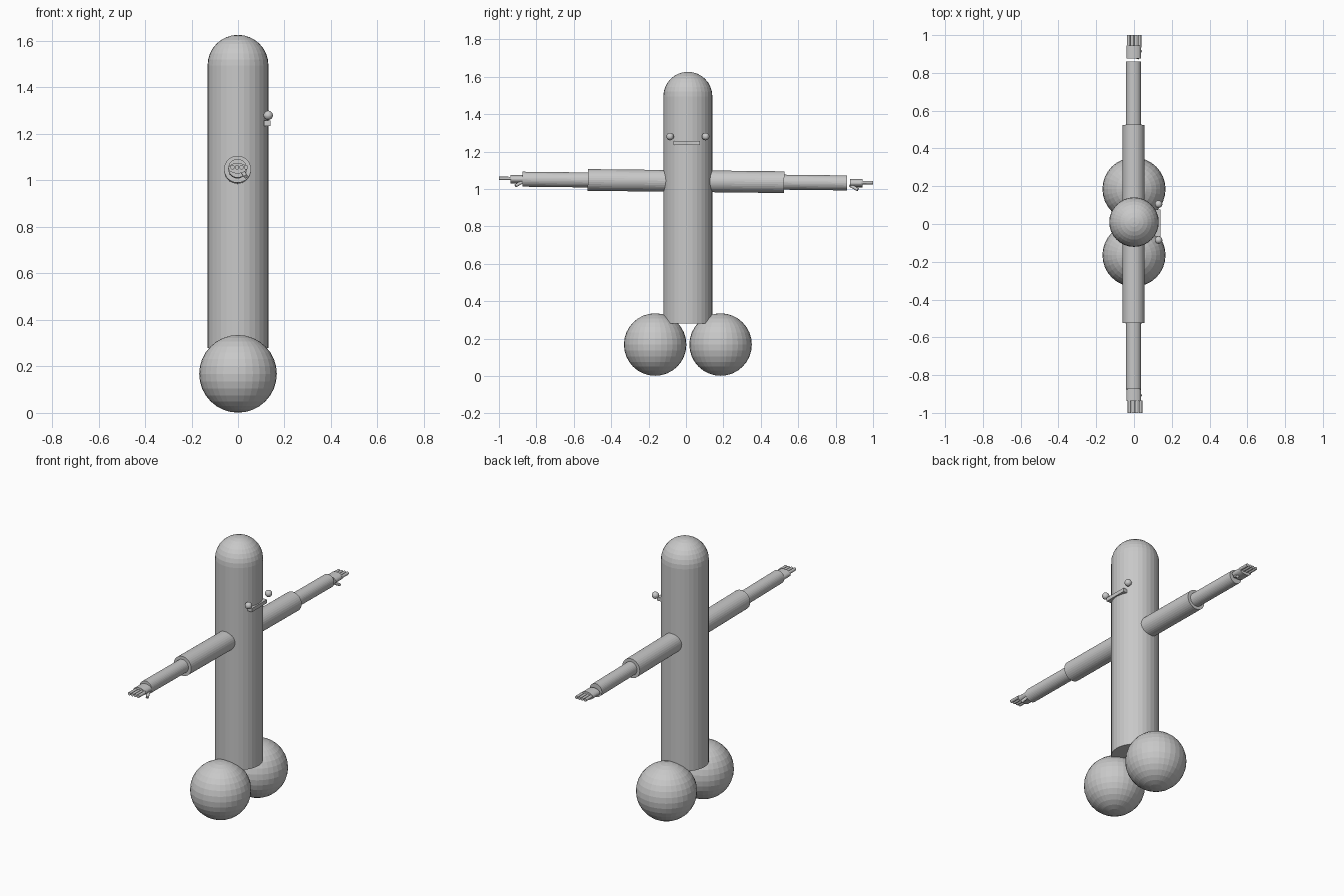
import bpy
from mathutils import Vector

cube = bpy.data.objects.get("Cube")
if cube:
    bpy.data.objects.remove(cube, do_unlink=True)

grey = bpy.data.materials.new("plain grey")
grey.use_nodes = True
COLOUR = (0.58, 0.58, 0.58, 1)
grey.diffuse_color = COLOUR
grey.node_tree.nodes["Principled BSDF"].inputs["Base Color"].default_value = COLOUR


def finish(name):
    obj = bpy.context.object
    obj.name = name
    obj.data.materials.append(grey)
    return obj


def ball(name, centre, radius, segments=32, rings=16):
    bpy.ops.mesh.primitive_uv_sphere_add(segments=segments, ring_count=rings,
                                         radius=radius, location=centre)
    return finish(name)


def rod(name, start, end, radius, sides=32, flatten=1.0):
    """Cylinder between two points, optionally flattened in its local x."""
    a, b = Vector(start), Vector(end)
    bpy.ops.mesh.primitive_cylinder_add(vertices=sides, radius=radius,
                                        depth=(b - a).length, location=(a + b) / 2)
    obj = finish(name)
    obj.rotation_mode = 'QUATERNION'
    obj.rotation_quaternion = (b - a).to_track_quat('Z', 'X')
    obj.scale.x = flatten
    return obj


# Body column with rounded top
BODY_Y = 0.01
rod("body", (0, BODY_Y, 0.28), (0, BODY_Y, 1.495), 0.131)
ball("head_dome", (0, BODY_Y, 1.495), 0.131)

# Face on the +x side
bpy.ops.mesh.primitive_cube_add(size=1, location=(0.125, 0.005, 1.246))
mouth = finish("mouth")
mouth.scale = (0.028, 0.142, 0.022)


def arm_z(y):
    """Height of the slightly tilted arm axis."""
    return 1.042 - 0.0115 * y


for side, s in (("left", 1), ("right", -1)):
    ball(side + "_foot", (0, BODY_Y + s * 0.175, 0.168), 0.167)
    ball(side + "_eye", (0.13, BODY_Y + s * 0.095, 1.28), 0.02)

    def at(y, x=-0.002, drop=0):
        return (x, s * y, arm_z(s * y) - drop)

    # Arm sections, with the wrist gap wider on one side
    rod(side + "_upper_arm", at(0.05), at(0.525), 0.058)
    rod(side + "_forearm", at(0.5), at(0.86 if s > 0 else 0.875), 0.04)

    # Hand: flat palm, four fingers and a thumb
    inner = 0.877 if s > 0 else 0.87
    palm = rod(side + "_palm", at(inner), at(inner + 0.067), 0.039)
    palm.rotation_mode = 'XYZ'
    palm.rotation_euler = (1.5708, 0, 0)
    palm.scale.y = 0.58
    shift = 0 if s > 0 else 0.005
    for i in range(4):
        x = -0.029 + i * 0.0195 + shift
        rod(f"{side}_finger_{i + 1}", at(0.935, x, -0.003), at(1.0, x, -0.003), 0.0092, 16)
    rod(side + "_thumb", at(inner, 0.018, 0.012), at(inner + 0.042, 0.034, 0.036), 0.0085, 16)
